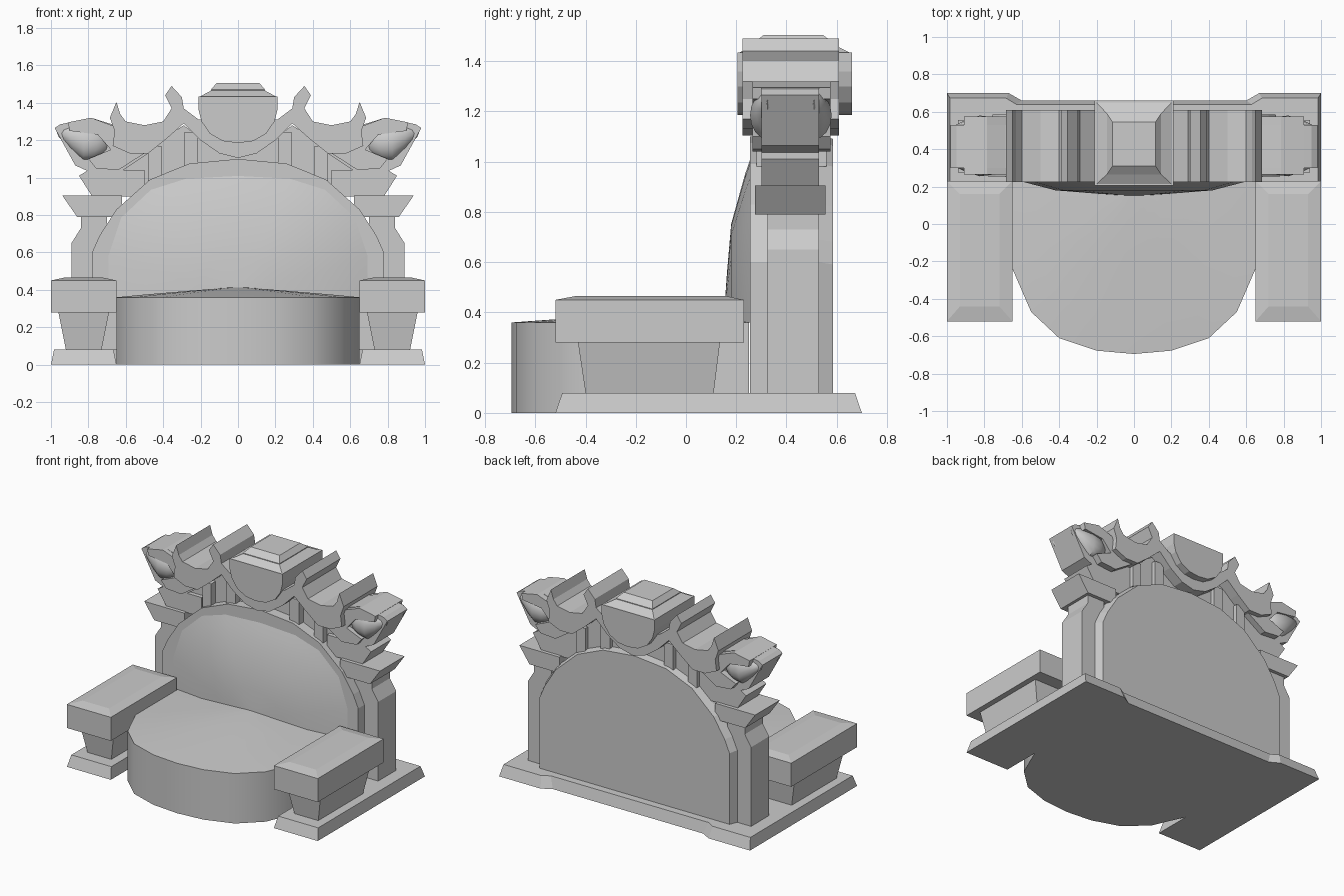
import bpy, bmesh, math
from mathutils import Vector

if "Cube" in bpy.data.objects:
    bpy.data.objects.remove(bpy.data.objects["Cube"], do_unlink=True)


def finish(name, bm, smooth=False, mirror=False):
    bmesh.ops.recalc_face_normals(bm, faces=bm.faces)
    mesh = bpy.data.meshes.new(name)
    bm.to_mesh(mesh)
    bm.free()
    obj = bpy.data.objects.new(name, mesh)
    bpy.context.collection.objects.link(obj)
    if smooth:
        mesh.shade_smooth()
        mesh.set_sharp_from_angle(angle=math.radians(35))
    if mirror:
        obj.modifiers.new("Mirror", 'MIRROR')
    return obj


def loft(name, rings, **opts):
    """Skin a list of equal-length point rings and cap both ends."""
    bm = bmesh.new()
    loops = [[bm.verts.new(p) for p in ring] for ring in rings]
    for a, b in zip(loops, loops[1:]):
        for i in range(len(a)):
            j = (i + 1) % len(a)
            bm.faces.new((a[i], a[j], b[j], b[i]))
    bm.faces.new(loops[0])
    bm.faces.new(loops[-1])
    return finish(name, bm, **opts)


def symmetric(half):
    """Complete a half outline with its reflection in x = 0."""
    return half + [(-x, v) for x, v in reversed(half) if x > 0]


def front_prism(name, outline, y0, y1, **opts):
    return loft(name, [[(x, y, z) for x, z in outline] for y in (y0, y1)], **opts)


def rect(x0, x1, y0, y1, z):
    return [(x0, y0, z), (x1, y0, z), (x1, y1, z), (x0, y1, z)]


def dome(name, outline, centre, levels, place, smooth=True):
    """Shrink an outline towards a centre through (scale, height) levels."""
    cx, cv = centre
    rings = [[place(cx + (x - cx) * s, cv + (v - cv) * s, h) for x, v in outline]
             for s, h in levels]
    return loft(name, rings, smooth=smooth)


# Base plinth: two tapered wings joined by a rear slab
wing = [(.65, -.52), (1, -.52), (1, .7), (.67, .7), (.6, .66), (.6, .2), (.65, .2)]
mid = Vector((.82, .09))
loft("base_wings", [[(x, y, 0) for x, y in wing],
                    [(mid.x + (x - mid.x) * .91, mid.y + (y - mid.y) * .955, .08)
                     for x, y in wing]], mirror=True)
loft("base_rear", [rect(-.66, .66, .2, .66, 0), rect(-.66, .66, .2, .64, .08)])

# Rounded seat with a gently crowned top
seat = symmetric([(0, -.695), (.2, -.677), (.4, -.61), (.55, -.47), (.65, -.24), (.65, .25)])
dome("seat", seat, (0, .2),
     [(1, 0), (1, .36), (.8, .373), (.4, .395), (.02, .415)],
     lambda x, y, h: (x, y, h))

# Armrests and their tapered supports
loft("armrest_supports", [rect(.73, .92, -.4, .11, .08),
                          rect(.69, .96, -.43, .135, .28)], mirror=True)
loft("armrests", [rect(.65, 1, -.52, .23, .28), rect(.65, 1, -.52, .23, .45),
                  rect(.72, .93, -.44, .16, .465)], mirror=True)

# Arched back slab with a chamfered rear edge
arch = symmetric([(.78, .06), (.78, .6), (.74, .69), (.65, .83), (.47, .99),
                  (.26, 1.075), (0, 1.1)])
loft("back_slab", [[(x * s, y, z if z < .1 else z - (1 - s) * .3) for x, z in arch]
                   for y, s in ((.255, 1), (.53, 1), (.585, .97))])

# Padded back cushion
pad = symmetric([(.7, .36), (.7, .58), (.63, .79), (.47, .94), (.28, 1), (0, 1.015)])
dome("back_cushion", pad, (0, .36),
     [(1, .257), (.9, .235), (.6, .18), (.3, .163), (.02, .15)],
     lambda x, z, h: (x, h, z))

# Side pillars, capitals and brackets
front_prism("side_pillars", [(.7, .07), (.89, .07), (.89, .65), (.84, .73),
                             (.84, .82), (.7, .82)], .325, .53, mirror=True)
front_prism("pillar_capitals", [(.62, .79), (.73, .79), (.86, .79), (.94, .905),
                                (.62, .905)], .275, .555, mirror=True)
front_prism("capital_brackets", [(.5, .9), (.78, .9), (.85, 1.01), (.8, 1.04),
                                 (.5, 1.04)], .3, .53, mirror=True)

# Recessed wall and struts between the arch and the crest
front_prism("crest_wall", symmetric([(0, 1.2), (.2, 1.21), (.29, 1.28), (.4, 1.21),
                                     (.5, 1.14), (.63, 1.04), (.55, .9), (0, .95)]),
            .33, .53)
for label, x0, x1, top in (("inner", .215, .29, 1.24), ("outer", .41, .48, 1.17)):
    loft(label + "_struts", [rect(x0, x1, .28, .56, .98), rect(x0, x1, .28, .56, top)],
         mirror=True)

# Swooping crest with upturned horns
crest = symmetric([(0, 1.3), (.21, 1.31), (.29, 1.37), (.30, 1.43), (.355, 1.49),
                   (.39, 1.44), (.355, 1.37), (.4, 1.3), (.5, 1.28), (.6, 1.3),
                   (.63, 1.34), (.65, 1.405), (.685, 1.32), (.66, 1.25), (.67, 1.17),
                   (.58, 1.13), (.48, 1.13), (.38, 1.21), (.29, 1.29), (.2, 1.2),
                   (.1, 1.13), (0, 1.105)])
front_prism("crest", crest, .225, .61)

# Crest ends: narrow pointed tile, wider plate and a bulging leaf on each face
front_prism("crest_tips", [(.55, 1.26), (.69, 1.29), (.785, 1.32), (.95, 1.285),
                           (.98, 1.265), (.87, 1.065), (.77, 1.02), (.63, 1.03),
                           (.48, 1.13)], .3, .53, mirror=True)
front_prism("crest_end_plates", [(.6, 1.25), (.69, 1.285), (.785, 1.32), (.91, 1.295),
                                 (.9, 1.25), (.75, 1.23), (.68, 1.15), (.8, 1.1),
                                 (.76, 1.05), (.64, 1.04), (.5, 1.13)],
            .265, .575, mirror=True)
for label, y in (("front", .325), ("rear", .51)):
    bm = bmesh.new()
    bmesh.ops.create_uvsphere(bm, u_segments=12, v_segments=8, radius=1)
    for v in bm.verts:
        reach = v.co.x
        thin = 1 - .45 * max(reach, 0)
        v.co = Vector((.825 + .145 * reach, y + .07 * v.co.y * thin,
                       1.185 + .095 * v.co.z * thin + .06 * max(reach, 0)))
    finish(label + "_leaves", bm, smooth=True, mirror=True)

# Central keystone: shield-shaped body with a stepped pyramid cap
shield = symmetric([(0, 1.185), (.08, 1.195), (.15, 1.235), (.195, 1.3), (.21, 1.36),
                    (.21, 1.435)])
front_prism("keystone", shield, .205, .66)
loft("keystone_cap", [rect(-.21, .21, .205, .66, 1.43), rect(-.145, .145, .265, .59, 1.465),
                      rect(-.145, .145, .265, .59, 1.47),
                      rect(-.115, .115, .31, .545, 1.505)])
